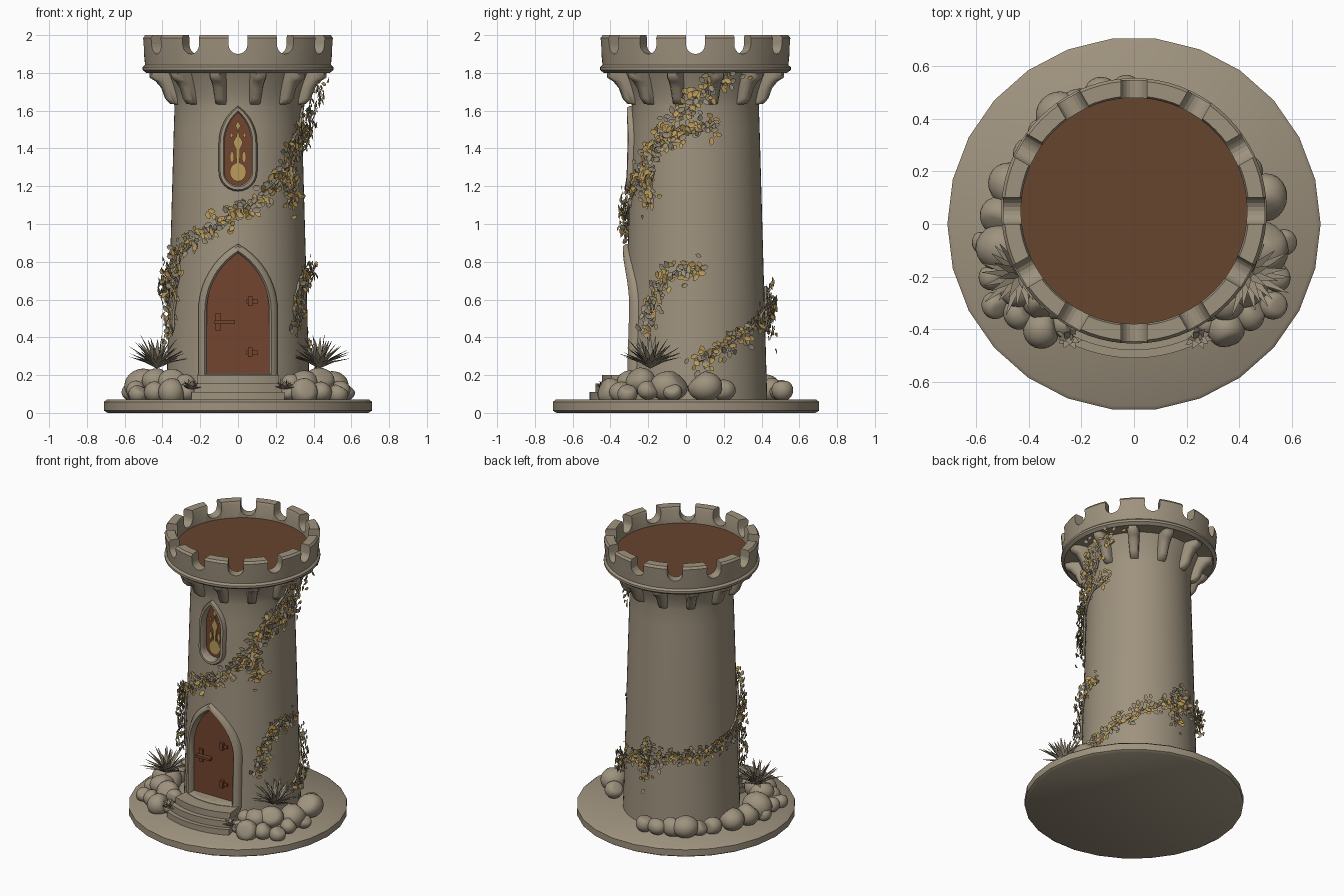
import bpy, bmesh, math, random
from mathutils import Vector, Matrix

if "Cube" in bpy.data.objects:
    bpy.data.objects.remove(bpy.data.objects["Cube"])

random.seed(4)
CY = 0.05                      # tower axis sits slightly behind the base centre
V = Vector

def mat(name, c):
    m = bpy.data.materials.new(name)
    m.diffuse_color = (*c, 1)
    m.use_nodes = True
    m.node_tree.nodes["Principled BSDF"].inputs["Base Color"].default_value = m.diffuse_color
    return m

STONE = mat("warm stone", (0.345, 0.29, 0.21))
DOOR = mat("door brown", (0.175, 0.06, 0.028))
FLOOR = mat("floor brown", (0.135, 0.058, 0.028))
GOLD = mat("leaf ochre", (0.50, 0.33, 0.10))
GREY = mat("leaf grey", (0.31, 0.265, 0.19))

def make(name, verts, faces, mats, smooth=40, idx=None):
    me = bpy.data.meshes.new(name)
    me.from_pydata([tuple(v) for v in verts], [], faces)
    for m in mats:
        me.materials.append(m)
    if idx:
        me.polygons.foreach_set("material_index", idx)
    else:
        bm = bmesh.new()
        bm.from_mesh(me)
        bmesh.ops.recalc_face_normals(bm, faces=bm.faces)
        bm.to_mesh(me)
        bm.free()
    ob = bpy.data.objects.new(name, me)
    bpy.context.collection.objects.link(ob)
    if smooth:
        select(ob)
        bpy.ops.object.shade_smooth_by_angle(angle=math.radians(smooth))
    return ob

def select(ob):
    bpy.ops.object.select_all(action='DESELECT')
    ob.select_set(True)
    bpy.context.view_layer.objects.active = ob

def loft(rings, closed=False):
    """Faces joining equal closed rings; caps the ends or closes into a torus."""
    n, k = len(rings[0]), len(rings)
    verts = [p for r in rings for p in r]
    faces = [(i*n+j, i*n+(j+1) % n, (i+1) % k*n+(j+1) % n, (i+1) % k*n+j)
             for i in range(k if closed else k-1) for j in range(n)]
    if not closed:
        faces += [tuple(range(n)), tuple(range((k-1)*n, k*n))]
    return verts, faces

def lathe(name, prof, n, m, cy=CY, closed=False, smooth=40):
    rings = [[(r*math.cos(2*math.pi*j/n), cy+r*math.sin(2*math.pi*j/n), z)
              for j in range(n)] for r, z in prof]
    return make(name, *loft(rings, closed), [m], smooth)

def cut(ob, cutter):
    select(ob)
    md = ob.modifiers.new("cut", 'BOOLEAN')
    md.object, md.operation, md.solver = cutter, 'DIFFERENCE', 'EXACT'
    bpy.ops.object.modifier_apply(modifier="cut")
    bpy.data.objects.remove(cutter)
    bpy.ops.object.shade_smooth_by_angle(angle=math.radians(35))

def plate(name, outline, y0, y1, m):
    return make(name, *loft([[(x, y, z) for x, z in outline] for y in (y0, y1)]), [m], 30)

def wall(z):
    return 0.38-0.028*(z-0.07) if z < 1.62 else 0.336+0.055*((z-1.62)/0.18)**1.5

def on_wall(deg, z, off=0.0):
    a, r = math.radians(deg), wall(z)+off
    return V((r*math.cos(a), CY+r*math.sin(a), z))

# base disc and tower body
lathe("base", [(0.69, 0), (0.71, 0.012), (0.71, 0.058), (0.695, 0.07)], 26, STONE, 0, smooth=50)
zs = [0.05, 0.07, 0.5, 1.0, 1.5, 1.62, 1.66, 1.7, 1.74, 1.78, 1.82]
body = lathe("tower_body", [(wall(z), z) for z in zs], 64, STONE)

# pointed openings: outline, recess, panel and curved surround
def arch(w, z0, zsp, zt, rounded):
    h = zt-zsp
    c = (h*h-w*w)/(2*w)
    a1 = math.atan2(h, c)
    right = [((w+c)*math.cos(a1*i/10)-c, zsp+(w+c)*math.sin(a1*i/10)) for i in range(11)]
    low = [(w*math.sin(math.pi/2*i/6), z0+w-w*math.cos(math.pi/2*i/6)) for i in range(7)] \
        if rounded else [(0, z0), (w*0.5, z0), (w, z0)] + [(w, z0+(zsp-z0)*i/4) for i in (1, 2, 3)]
    half = low+right
    return half+[(-x, z) for x, z in half[-2:0:-1]]

def opening(name, w, z0, zsp, zt, rim, rounded, ypanel, m):
    grow = lambda d: arch(w+d, z0-d*(1 if rounded else 0.6), zsp, zt+d*1.1, rounded)
    cut(body, plate(name+"_cutter", arch(w, z0, zsp, zt, rounded), -0.7, ypanel+0.015, STONE))
    plate(name+"_panel", grow(0.012), ypanel, ypanel+0.012, m)
    rings = [[(x, CY-math.sqrt((wall(z)+off)**2-x*x), z) for x, z in grow(d)]
             for d, off in ((0, -0.06), (0, 0.012), (rim*0.25, 0.026), (rim*0.75, 0.026),
                            (rim, 0.012), (rim, -0.03))]
    make(name+"_surround", *loft(rings, True), [STONE], 50)

opening("door", 0.165, 0.21, 0.54, 0.845, 0.045, False, -0.262, DOOR)
opening("window", 0.07, 1.205, 1.43, 1.59, 0.032, True, -0.258, DOOR)

# door handle and hinges
def box(name, x, z, sx, sz, y0, y1, m):
    plate(name, [(x-sx, z-sz), (x+sx, z-sz), (x+sx, z+sz), (x-sx, z+sz)], y0, y1, m)

box("handle_plate", -0.105, 0.48, 0.014, 0.045, -0.272, -0.26, DOOR)
box("handle_bar", -0.07, 0.48, 0.055, 0.009, -0.3, -0.27, DOOR)
for z in (0.32, 0.59):
    box("hinge_strap", 0.075, z, 0.03, 0.01, -0.272, -0.26, DOOR)
    box("hinge_knuckle", 0.065, z, 0.012, 0.025, -0.284, -0.26, DOOR)

# window ornament as thin plates
def disc(name, x, z, rx, rz, n=16):
    plate(name, [(x+rx*math.cos(2*math.pi*i/n), z+rz*math.sin(2*math.pi*i/n))
                 for i in range(n)], -0.266, -0.258, GOLD)

disc("ornament_round", 0, 1.275, 0.044, 0.05)
disc("ornament_stem", 0, 1.39, 0.011, 0.11, 8)
disc("ornament_bud", 0, 1.43, 0.026, 0.035, 6)
disc("ornament_tip", 0, 1.52, 0.014, 0.028, 4)
for s in (-1, 1):
    disc("ornament_side", s*0.032, 1.355, 0.012, 0.03, 8)
    disc("ornament_dot", s*0.034, 1.47, 0.008, 0.014, 6)

# parapet with rounded notches
parapet = lathe("parapet", [(0.38, 1.80), (0.485, 1.80), (0.505, 1.815), (0.505, 1.83),
                            (0.492, 1.842), (0.498, 1.90), (0.505, 1.985), (0.494, 2.0),
                            (0.437, 2.0), (0.43, 1.985), (0.43, 1.83), (0.38, 1.83)],
                72, STONE, closed=True)
u = [(0.05*math.cos(a), 1.95+0.05*math.sin(a)) for a in
     [math.pi+math.pi*i/10 for i in range(11)]] + [(0.05, 2.1), (-0.05, 2.1)]
cv, cf = [], []
for k in range(12):
    rot = Matrix.Translation((0, CY, 0)) @ Matrix.Rotation(math.radians(30*k), 4, 'Z')
    vs, fs = loft([[rot @ V((x, y, z)) for x, z in u] for y in (-0.6, -0.36)])
    cf += [tuple(i+len(cv) for i in f) for f in fs]
    cv += vs
cut(parapet, make("notch_cutter", cv, cf, [STONE], 0))
lathe("roof_floor", [(0.436, 1.84), (0.436, 1.885)], 48, FLOOR)

# rounded corbels under the parapet: radius, height, half width
prof = [(0.31, 1.805), (0.478, 1.805), (0.478, 1.775), (0.445, 1.755), (0.415, 1.72),
        (0.395, 1.665), (0.37, 1.637), (0.31, 1.63)]
for k in range(12):
    rot = Matrix.Translation((0, CY, 0)) @ Matrix.Rotation(math.radians(30*k+15), 4, 'Z')
    rings = [[rot @ V((r-(r-0.31)*q, y*(0.7+(z-1.63)*2.2), z)) for r, z in prof]
             for y, q in ((-0.036, 0.22), (-0.024, 0), (0.024, 0), (0.036, 0.22))]
    make("corbel", *loft(rings), [STONE], 60)

# curved entrance steps
for r, z in ((0.56, 0.11), (0.53, 0.155), (0.495, 0.2)):
    pts = [(r*math.sin(math.radians(a)), CY-r*math.cos(math.radians(a))) for a in range(-26, 27, 4)]
    pts += [(0.2, -0.22), (-0.2, -0.22)]
    make("step", *loft([[(x, y, h) for x, y in pts] for h in (0.05, z)]), [STONE], 30)

# boulders: x, y, radius, height of centre
pair = [(.35, -.40, .075, .11), (.27, -.38, .05, .11), (.44, -.34, .062, .11), (.53, -.31, .055, .1),
        (.43, -.24, .075, .17), (.54, -.2, .055, .12), (.5, -.09, .095, .14), (.35, -.29, .075, .16),
        (.57, -.07, .05, .11), (.28, -.32, .05, .16)]
single = [(.5, .1, .09, .14), (.43, .2, .06, .12), (-.51, .03, .075, .13), (-.47, .15, .085, .13),
          (-.4, .27, .06, .11), (-.29, .42, .085, .13), (-.21, .45, .07, .12), (-.12, .5, .065, .12),
          (-.03, .51, .06, .12), (-.35, .35, .055, .11)]
for x, y, r, z in pair+[(-a, b, c, d) for a, b, c, d in pair]+single:
    bm = bmesh.new()
    bmesh.ops.create_icosphere(bm, subdivisions=3, radius=r)
    d = V((random.uniform(-1, 1), random.uniform(-1, 1), random.uniform(0, 1))).normalized()
    rot = Matrix.Rotation(random.uniform(0, 6), 3, 'Z')
    sc = V((random.uniform(0.95, 1.12), random.uniform(0.9, 1.05), random.uniform(0.85, 1)))
    for v in bm.verts:
        over = max(0, v.co.dot(d)-0.7*r)          # one worn, flattened side
        v.co = rot @ ((v.co-d*over*0.7)*sc) + V((x, y, z))
    bm.verts.index_update()
    make("boulder", [v.co for v in bm.verts], [[v.index for v in f.verts] for f in bm.faces], [STONE], 60)
    bm.free()

# spiky plants and small rosettes made of bent blades
def tuft(name, base, count, length, width, spread, m):
    vs, fs = [], []
    for i in range(count):
        a = i*2.39996
        t = spread*math.sqrt((i+0.5)/count)
        ln = length*random.uniform(0.8, 1.05)
        out, side = V((math.cos(a), math.sin(a), 0)), V((-math.sin(a), math.cos(a), 0))*width
        up = V((0, 0, 1))
        o = len(vs)
        for s, w in ((0, 0.6), (0.45, 1), (1, 0.08)):
            ang = t*(0.8+0.25*s)
            p = V(base)+(out*math.sin(ang)+up*math.cos(ang))*ln*s
            vs += [p-side*w, p+side*w, p+(up*math.sin(ang)-out*math.cos(ang))*-width*0.6*w]
        fs += [(o+3*q+j, o+3*q+(j+1) % 3, o+3*q+3+(j+1) % 3, o+3*q+3+j) for q in (0, 1) for j in range(3)]
    make(name, vs, fs, [m], 80)

for s in (-1, 1):
    tuft("spiky_plant", (s*0.43, -0.19, 0.24), 36, 0.185, 0.014, 1.25, GREY)
    tuft("rosette", (s*0.245, -0.43, 0.13), 14, 0.055, 0.016, 1.4, GREY)

# climbing vines: way points are (angle, height) on the wall
vines = [[(0, .26), (45, .45), (90, .57), (135, .6), (180, .66), (212, .82), (232, .93), (255, 1.0),
          (285, 1.12), (310, 1.25), (322, 1.4), (344, 1.55), (355, 1.63), (368, 1.72), (385, 1.77)],
         [(203, .42), (207, .6), (214, .84)], [(320, 1.38), (345, 1.46), (376, 1.53)],
         [(322, .45), (325, .62), (335, .73), (364, .77)], [(88, .42), (92, .68)], [(318, 1.1), (320, 1.3)]]
lv, lf, li = [], [], []
for path in vines:
    pts = []
    for (a, z), (b, w) in zip(path, path[1:]):
        n = max(2, int((on_wall(a, z)-on_wall(b, w)).length/0.02))
        pts += [(a+(b-a)*i/n, z+(w-z)*i/n) for i in range(n)]
    pts.append(path[-1])
    # woody stem
    cu = bpy.data.curves.new("vine_stem", 'CURVE')
    cu.dimensions, cu.bevel_depth, cu.bevel_resolution = '3D', 0.008, 1
    sp = cu.splines.new('POLY')
    sp.points.add(len(pts)-1)
    for i, (a, z) in enumerate(pts):
        sp.points[i].co = (*on_wall(a+1.2*math.sin(i*0.9), z+0.01*math.cos(i*0.7), 0.008), 1)
    cu.materials.append(GREY)
    stem = bpy.data.objects.new("vine_stem", cu)
    bpy.context.collection.objects.link(stem)
    select(stem)
    bpy.ops.object.convert(target='MESH')
    # broad folded leaves scattered along the stem, standing further out near the parapet
    for a, z in pts:
        for _ in range(5):
            far = 0.05+0.06*max(0, min(1, (z-1.5)/0.2))
            p = on_wall(a+random.gauss(0, 3.6), z+random.gauss(0, 0.027), random.uniform(0.008, far))
            nrm = V((p.x, p.y-CY, 0)).normalized()
            t = Matrix.Rotation(random.uniform(0, 6.28), 3, nrm) @ V((0, 0, 1))
            d = (t+nrm*random.uniform(-0.1, 0.6)).normalized()
            sd = d.cross(nrm).normalized()
            up, s = sd.cross(d), random.uniform(0.032, 0.05)
            o = len(lv)
            lv += [p, p+d*s]
            lv += [p+d*s*f+k*sd*s*g+up*s*0.12 for k in (1, -1) for f, g in ((0.3, 0.3), (0.7, 0.28))]
            lf += [(o, o+2, o+3, o+1), (o, o+1, o+5, o+4)]
            li += [0 if random.random() < 0.5 else 1]*2
make("vine_leaves", lv, lf, [GOLD, GREY], 60, li)
